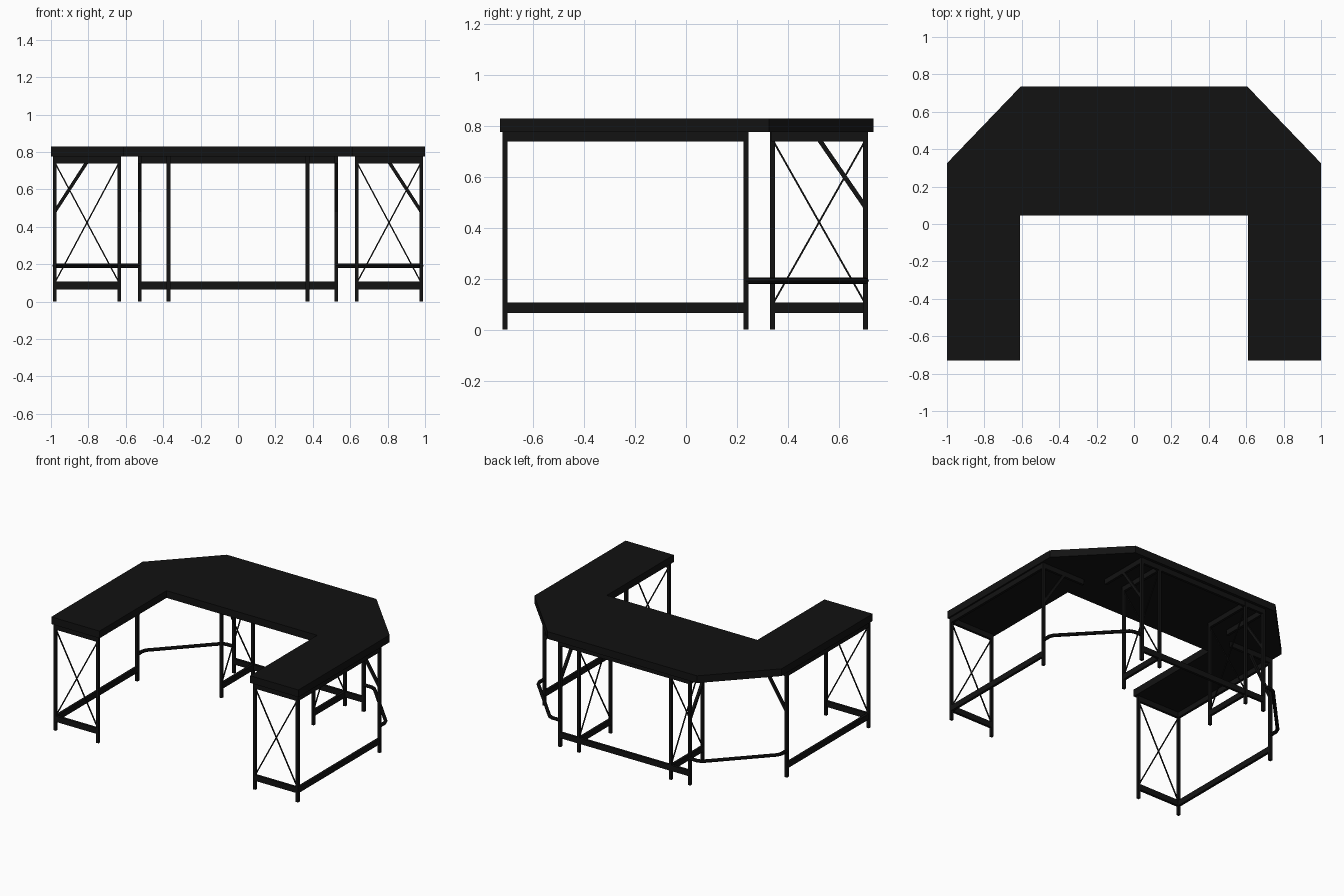
import bpy, bmesh
from mathutils import Vector, Matrix

if "Cube" in bpy.data.objects:
    bpy.data.objects.remove(bpy.data.objects["Cube"])

black = bpy.data.materials.new("black_finish")
black.diffuse_color = (0.006, 0.006, 0.006, 1)
black.use_nodes = True
black.node_tree.nodes["Principled BSDF"].inputs["Base Color"].default_value = black.diffuse_color


def finish(name, bm):
    bmesh.ops.recalc_face_normals(bm, faces=bm.faces)
    me = bpy.data.meshes.new(name)
    bm.to_mesh(me)
    bm.free()
    me.materials.append(black)
    ob = bpy.data.objects.new(name, me)
    bpy.context.collection.objects.link(ob)
    return ob


def bar(name, p, q, w=0.02, h=0.02):
    """Box bar from p to q; w is its horizontal width, h its other thickness."""
    p, q = Vector(p), Vector(q)
    d = (q - p).normalized()
    up = Vector((0, 1, 0)) if abs(d.z) > 0.999 else Vector((0, 0, 1))
    side = up.cross(d).normalized()
    rot = Matrix((side, d.cross(side), d)).transposed().to_4x4()
    size = Matrix.Diagonal((w, h, (q - p).length, 1))
    bm = bmesh.new()
    bmesh.ops.create_cube(bm, size=1, matrix=Matrix.Translation((p + q) / 2) @ rot @ size)
    return finish(name, bm)


def leg(name, x, y):
    bar(name, (x, y, 0), (x, y, 0.779))


def rails(name, a, b, top=True, bottom=True):
    """Lower and upper rails between two leg positions."""
    if bottom:
        bar(name + "_lower_rail", (*a, 0.086), (*b, 0.086), 0.018, 0.042)
    if top:
        bar(name + "_upper_rail", (*a, 0.759), (*b, 0.759), 0.018, 0.04)


def cross_wires(name, a, b):
    bar(name + "_wire_a", (*a, 0.1), (*b, 0.745), 0.007, 0.007)
    bar(name + "_wire_b", (*a, 0.745), (*b, 0.1), 0.007, 0.007)


# Tabletop: U shape with chamfered back corners
half = [(0.61, 0.045), (0.61, -0.73), (1, -0.73), (1, 0.325), (0.605, 0.736)]
outline = half + [(-x, y) for x, y in reversed(half)]
bm = bmesh.new()
face = bm.faces.new([bm.verts.new((x, y, 0.777)) for x, y in outline])
ext = bmesh.ops.extrude_face_region(bm, geom=[face], use_keep_orig=True)
bmesh.ops.translate(bm, vec=(0, 0, 0.053),
                    verts=[v for v in ext["geom"] if isinstance(v, bmesh.types.BMVert)])
finish("tabletop", bm)

# Back frame rails
rails("back_frame", (-0.525, 0.705), (0.525, 0.705))

for s, tag in ((-1, "left_"), (1, "right_")):
    front_out, front_in = (s * 0.98, -0.71), (s * 0.635, -0.71)
    mid_out, mid_in = (s * 0.98, 0.235), (s * 0.635, 0.235)
    back_out, back_out_in = (s * 0.525, 0.705), (s * 0.525, 0.335)
    back_rear, back_front = (s * 0.372, 0.705), (s * 0.372, 0.34)

    # Legs
    for nm, p in (("front_outer_leg", front_out), ("front_inner_leg", front_in),
                  ("middle_leg", mid_out), ("back_corner_leg", back_out),
                  ("back_rear_leg", back_rear), ("back_inner_leg", back_front)):
        leg(tag + nm, *p)

    # Wing frame
    rails(tag + "wing_side", front_out, mid_out)
    rails(tag + "wing_front", front_out, front_in)
    rails(tag + "wing_rear", mid_out, mid_in, bottom=False)
    cross_wires(tag + "wing_front", front_out, front_in)

    # Back side frame
    rails(tag + "back_side", back_rear, back_front)
    rails(tag + "back_corner", back_out, back_out_in, bottom=False)
    cross_wires(tag + "back_side", back_rear, back_front)

    # Angled braces under the top
    bar(tag + "wing_brace", (s * 0.98, 0.235, 0.48), (s * 0.805, 0.235, 0.75), 0.018, 0.018)
    bar(tag + "back_brace", (s * 0.525, 0.705, 0.48), (s * 0.525, 0.52, 0.75), 0.018, 0.018)

    # Bent corner tube joining wing and back frame
    cu = bpy.data.curves.new(tag + "corner_tube", "CURVE")
    cu.dimensions = "3D"
    cu.bevel_depth = 0.0125
    cu.bevel_resolution = 2
    cu.use_fill_caps = True
    sp = cu.splines.new("POLY")
    path = [(0.98, 0.235), (0.98, 0.295), (0.968, 0.325),
            (0.62, 0.692), (0.59, 0.705), (0.525, 0.705)]
    sp.points.add(len(path) - 1)
    for pt, (x, y) in zip(sp.points, path):
        pt.co = (s * x, y, 0.192, 1)
    cu.materials.append(black)
    tube = bpy.data.objects.new(tag + "corner_tube", cu)
    bpy.context.collection.objects.link(tube)
    bpy.ops.object.select_all(action="DESELECT")
    tube.select_set(True)
    bpy.context.view_layer.objects.active = tube
    bpy.ops.object.convert(target="MESH")
    bpy.ops.object.shade_smooth_by_angle()
